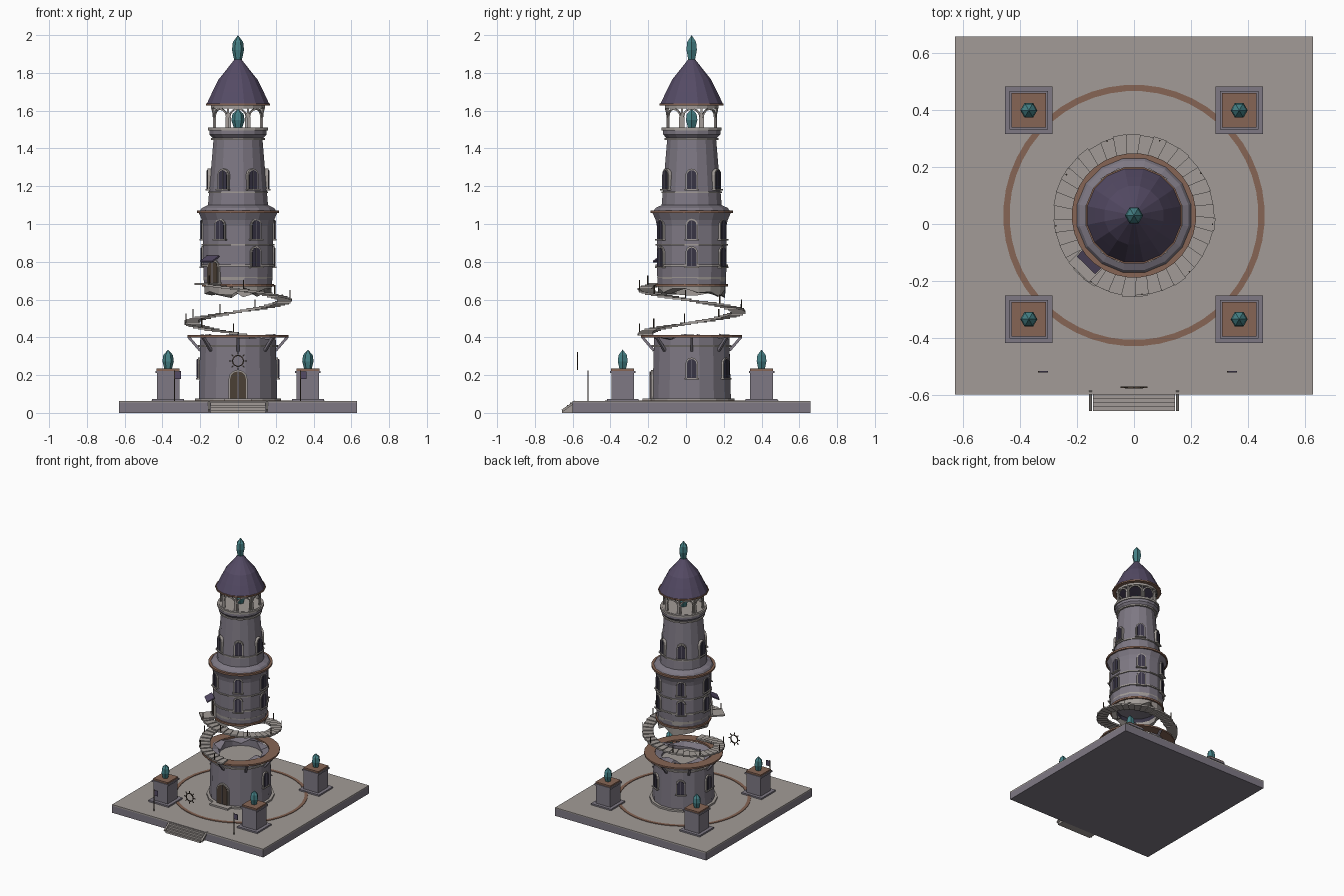
import bpy, bmesh, math, random
from math import pi, sin, cos, radians
from mathutils import Matrix, Vector

if "Cube" in bpy.data.objects:
    bpy.data.objects.remove(bpy.data.objects["Cube"])

random.seed(4)
CY = 0.03  # tower axis offset in y


def mat(name, c):
    m = bpy.data.materials.new(name)
    m.diffuse_color = (*c, 1)
    m.use_nodes = True
    m.node_tree.nodes["Principled BSDF"].inputs["Base Color"].default_value = m.diffuse_color
    return m


STONE = mat("stone", (0.21, 0.19, 0.23))
PALE = mat("pale_stone", (0.36, 0.33, 0.31))
CLAY = mat("clay", (0.24, 0.13, 0.09))
ROOF = mat("roof_slate", (0.09, 0.07, 0.13))
TEAL = mat("crystal", (0.06, 0.22, 0.24))
DARK = mat("dark_glass", (0.04, 0.035, 0.06))
WOOD = mat("wood", (0.07, 0.05, 0.035))


def finish(name, bm, m):
    bmesh.ops.remove_doubles(bm, verts=bm.verts, dist=1e-5)
    bmesh.ops.recalc_face_normals(bm, faces=bm.faces)
    me = bpy.data.meshes.new(name)
    bm.to_mesh(me)
    bm.free()
    me.materials.append(m)
    bpy.context.collection.objects.link(bpy.data.objects.new(name, me))


def around(deg, r=0, z=0):
    """Frame on the tower axis turned so that local +x points outward."""
    return Matrix.Translation((0, CY, 0)) @ Matrix.Rotation(radians(deg), 4, 'Z') @ Matrix.Translation((r, 0, z))


def box(bm, size, M):
    bmesh.ops.create_cube(bm, size=1, matrix=M @ Matrix.Diagonal((*size, 1)))


def block(bm, x, y, z, sx, sy, sz):
    box(bm, (sx, sy, sz), Matrix.Translation((x, y, z + sz / 2)))


def bar(bm, a, b, t, M=Matrix()):
    a, b = M @ Vector(a), M @ Vector(b)
    d = b - a
    box(bm, (t, t, d.length), Matrix.Translation((a + b) / 2) @ d.to_track_quat('Z', 'Y').to_matrix().to_4x4())


def lathe(bm, prof, n, x=0, y=CY, closed=False, jag=None):
    """Revolve (r, z) points; jag maps a point index to (low, high) random z."""
    rows = []
    offs = [{k: random.uniform(*v) for k, v in (jag or {}).items()} for _ in range(n)]
    for i in range(n):
        a = 2 * pi * (i + 0.5) / n - pi / 2
        rows.append([bm.verts.new((x + r * cos(a), y + r * sin(a), offs[i].get(k, z)))
                     for k, (r, z) in enumerate(prof)])
    m = len(prof)
    for i in range(n):
        p, q = rows[i], rows[(i + 1) % n]
        for k in range(m if closed else m - 1):
            l = (k + 1) % m
            vs = [p[k]] + ([q[k]] if prof[k][0] > 0 else []) + ([q[l]] if prof[l][0] > 0 else []) + [p[l]]
            if len(vs) > 2:
                bm.faces.new(vs)


def turned(name, m, n, *profs, **kw):
    bm = bmesh.new()
    for p in profs:
        lathe(bm, p, n, **kw)
    finish(name, bm, m)


def ring(ri, ro, z0, z1):
    return [(ri, z0), (ro, z0), (ro, z1), (ri, z1)]


def arch(bm, w, h, d, M):
    """Round-topped panel standing on local z=0, from x=0 to x=d."""
    pts = [(-w / 2, 0), (w / 2, 0)] + [(w / 2 * cos(t * pi / 6), h - w / 2 + w / 2 * sin(t * pi / 6)) for t in range(7)]
    f = bm.faces.new([bm.verts.new(M @ Vector((0, y, z))) for y, z in pts])
    e = bmesh.ops.extrude_face_region(bm, geom=[f])
    vec = M.to_3x3() @ Vector((d, 0, 0))
    bmesh.ops.translate(bm, vec=vec, verts=[v for v in e['geom'] if isinstance(v, bmesh.types.BMVert)])
    bm.faces.new([v for v in f.verts]) if not f.is_valid else None


def crystal(bm, x, y, z, h, r):
    lathe(bm, [(0, z), (r * .65, z), (r, z + h * .4), (r * .85, z + h * .72), (0, z + h)], 6, x, y)


# Platform, paving ring and entrance steps
bm = bmesh.new()
block(bm, 0, CY, 0, 1.26, 1.26, 0.055)
finish("platform", bm, STONE)
bm = bmesh.new()
block(bm, 0, CY, 0.052, 1.26, 1.26, 0.01)
finish("platform_paving", bm, PALE)
turned("paving_ring", CLAY, 48, ring(0.438, 0.46, 0.058, 0.066), closed=True)
bm = bmesh.new()
for i in range(4):
    block(bm, 0, -0.607 - 0.0145 * i, 0, 0.29, 0.0145, 0.056 - 0.014 * i)
for s in (-1, 1):
    bar(bm, (s * .153, -.655, .012), (s * .153, -.585, .06), 0.012)
finish("entrance_steps", bm, PALE)

# Corner pedestals with crystals
stone, caps, gems = bmesh.new(), bmesh.new(), bmesh.new()
for x in (-0.37, 0.37):
    for y in (-0.335, 0.40):
        block(stone, x, y, 0.06, 0.168, 0.168, 0.013)
        block(stone, x, y, 0.07, 0.12, 0.12, 0.145)
        block(stone, x, y, 0.21, 0.135, 0.135, 0.012)
        block(caps, x, y, 0.22, 0.122, 0.122, 0.014)
        crystal(gems, x, y, 0.232, 0.103, 0.03)
crystal(gems, 0, CY, 1.51, 0.1, 0.035)
crystal(gems, 0, CY, 1.87, 0.13, 0.032)
finish("pedestals", stone, STONE)
finish("pedestal_caps", caps, CLAY)
finish("crystals", gems, TEAL)

# Flag poles and floating sun emblem before the entrance
poles, flags, sun = bmesh.new(), bmesh.new(), bmesh.new()
for x in (-0.335, 0.33):
    block(poles, x, -0.52, 0.06, 0.005, 0.005, 0.165)
    block(flags, x + 0.017, -0.52, 0.18, 0.03, 0.004, 0.04)
for i in range(16):
    a, b = 2 * pi * i / 16, 2 * pi * (i + 1) / 16
    P = lambda t, r: (r * cos(t), -0.575, 0.275 + r * sin(t))
    bar(sun, P(a, .029), P(b, .029), 0.006)
    if i % 2 == 0:
        bar(sun, P(a, .034), P(a, .048), 0.005)
finish("flag_poles", poles, WOOD)
finish("flags", flags, ROOF)
finish("sun_emblem", sun, WOOD)

# Lower tower: hollow broken shell with floor
turned("lower_tower", STONE, 16, [(.212, .06), (.203, .40), (.15, .40), (.15, .06)],
       closed=True, jag={1: (.385, .42), 2: (.37, .425)})
turned("lower_floor", PALE, 16, [(0, .365), (.16, .365), (.16, .35), (0, .35)])
turned("lower_bands", PALE, 16, ring(.19, .232, .06, .075), ring(.19, .216, .35, .36), closed=True)
turned("balcony_ring", CLAY, 24, ring(.195, .27, .40, .412), closed=True)
bm = bmesh.new()
for i in range(8):
    bar(bm, (.2, 0, .33), (.262, 0, .402), 0.014, around(45 * i))
finish("balcony_struts", bm, STONE)

# Upper tower: broken base, middle drum, tapering shaft
turned("upper_broken_base", PALE, 16, [(.18, .63), (.186, .72), (.14, .72), (.14, .64)],
       closed=True, jag={0: (.605, .665), 3: (.61, .67)})
turned("upper_tower", STONE, 16, [(0, .70), (.184, .68), (.188, .78), (.188, .99), (.194, 1.02), (.212, 1.06),
                                  (.195, 1.085), (.162, 1.10), (.132, 1.45), (.155, 1.475), (.155, 1.495), (0, 1.495)])
turned("broken_inside", DARK, 16, [(.139, .655), (.139, .7), (0, .7)])
turned("upper_bands", PALE, 16, ring(.17, .196, .775, .785), ring(.17, .196, .885, .893),
       ring(.14, .163, 1.165, 1.173), ring(.12, .146, 1.445, 1.455), ring(.12, .162, 1.495, 1.51), closed=True)
turned("clay_cornices", CLAY, 32, ring(.18, .219, 1.058, 1.072), ring(.17, .192, .668, .682),
       closed=True)

# Lantern arcade
bm = bmesh.new()
lathe(bm, [(0, 1.495), (.15, 1.495), (.15, 1.512), (0, 1.512)], 16)
lathe(bm, ring(.125, .145, 1.612, 1.632), 16, closed=True)
R = .136
for i in range(8):
    a0 = 45 * i
    bar(bm, (R, 0, 1.51), (R, 0, 1.62), 0.011, around(a0 + 22.5))
    pts = [around(a0 + 20 * cos(t * pi / 6), R, 1.565 + .045 * sin(t * pi / 6)).translation for t in range(7)]
    for p, q in zip(pts, pts[1:]):
        bar(bm, p, q, 0.009)
    for s in (-18, 18):
        bar(bm, (R, 0, 1.51), (R, 0, 1.567), 0.008, around(a0 + s))
finish("lantern_arcade", bm, PALE)

# Bell-shaped roof
turned("roof", ROOF, 16, [(0, 1.63), (.168, 1.637), (.138, 1.70), (.105, 1.765), (.06, 1.82), (.012, 1.88), (0, 1.88)])
turned("roof_eave", CLAY, 16, ring(.13, .173, 1.628, 1.638), closed=True)

# Arched windows and doors
frames, panes, mull, doors = (bmesh.new() for _ in range(4))


def window(deg, r, z, w=.05, h=.1, pane=panes):
    arch(frames, w + .016, h + .01, .02, around(deg, r - .012, z - .002))
    arch(pane, w, h, .023, around(deg, r - .012, z))
    box(mull, (.004, .004, h - .003), around(deg, r + .012, z + h / 2))
    box(frames, (.03, w + .025, .007), around(deg, r + .003, z - .004))


for a in range(0, 360, 60):
    window(a, .153, 1.185)
    window(a, .186, .92)
    if a != 240:
        window(a, .185, .775)
for a in (0, 60, 120, 180):
    window(a, .205, .185)
window(-90, .208, .075, .085, .145, doors)
window(-134, .184, .69, .07, .115, doors)
box(frames, (.05, .15, .012), around(-90, .235, .07))
finish("window_frames", frames, PALE)
finish("window_panes", panes, DARK)
finish("window_mullions", mull, STONE)
finish("doors", doors, WOOD)
bm = bmesh.new()
box(bm, (.06, .09, .008), around(-134, .215, .815) @ Matrix.Rotation(radians(28), 4, 'Y'))
finish("door_awning", bm, ROOF)

# Floating spiral stair from balcony to upper door, with rail posts
steps, posts = bmesh.new(), bmesh.new()
N = 42
for i in range(N):
    deg, z = -85 - 398 * i / (N - 1), .415 + .26 * i / (N - 1)
    box(steps, (.075, .047, .012), around(deg, .245 + random.uniform(-.003, .004), z))
    if i % 4 == 1:
        box(posts, (.005, .005, .05), around(deg, .278, z + .028))
box(steps, (.095, .1, .01), around(-134, .232, .682))
finish("spiral_stair", steps, PALE)
finish("stair_posts", posts, WOOD)
